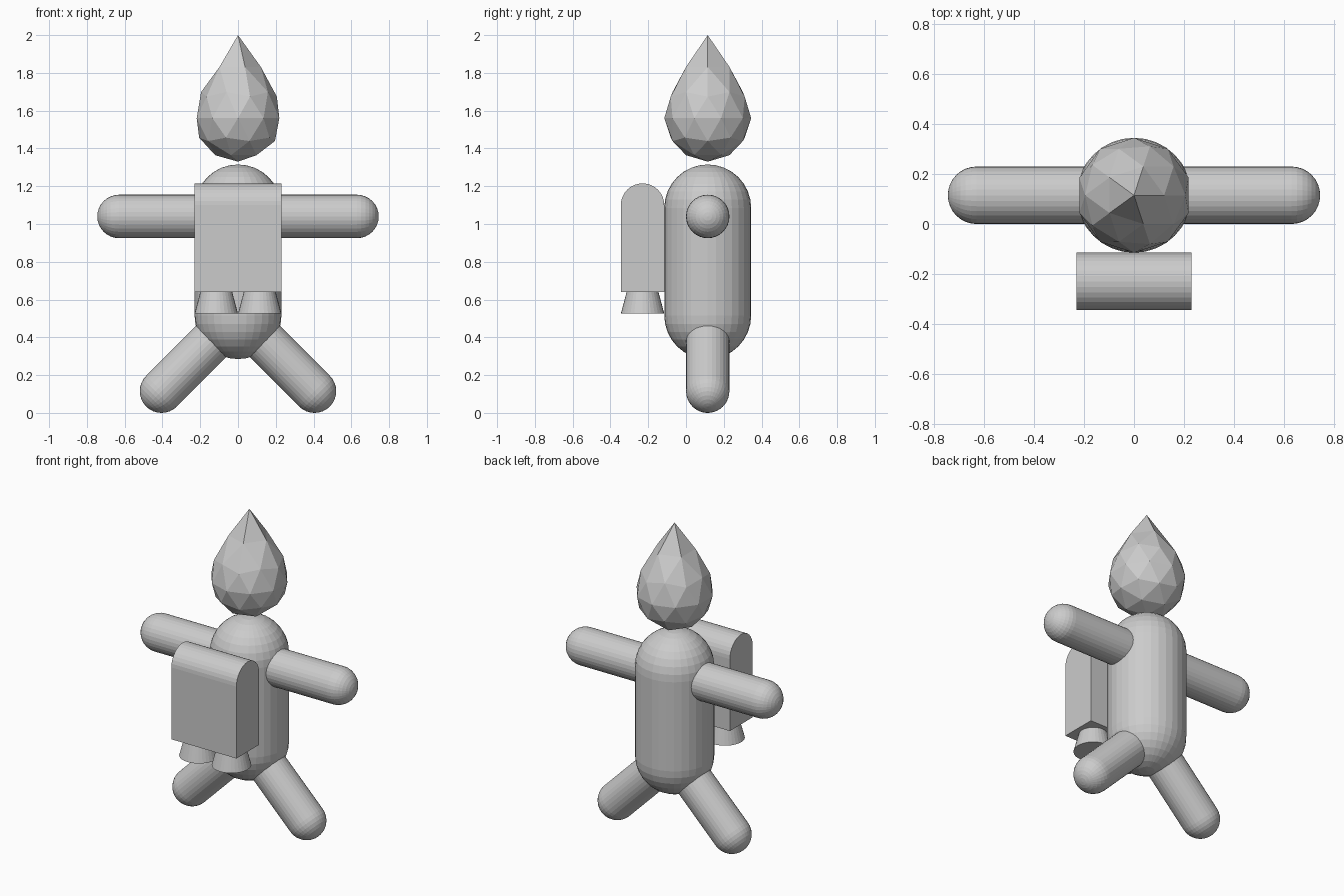
import bpy, bmesh, math
from mathutils import Vector

if "Cube" in bpy.data.objects:
    bpy.data.objects.remove(bpy.data.objects["Cube"])

CY = 0.115   # y of the body axis
R = 0.23     # body radius
r = 0.115    # limb radius


def finish(bm, name):
    bmesh.ops.recalc_face_normals(bm, faces=bm.faces[:])
    me = bpy.data.meshes.new(name)
    bm.to_mesh(me)
    bm.free()
    ob = bpy.data.objects.new(name, me)
    bpy.context.collection.objects.link(ob)
    return ob


def capsule(name, a, b, rad, rings=8, segs=32):
    """Round-ended rod; a and b are the centres of the end domes."""
    a, b = Vector(a), Vector(b)
    length = (b - a).length
    bm = bmesh.new()
    steps = [i * math.pi / 2 / rings for i in range(rings + 1)]
    pts = [(rad * math.sin(t), -rad * math.cos(t)) for t in steps]
    pts += [(rad * math.cos(t), length + rad * math.sin(t)) for t in steps]
    vs = [bm.verts.new((x, 0, z)) for x, z in pts]
    es = [bm.edges.new(p) for p in zip(vs, vs[1:])]
    bmesh.ops.spin(bm, geom=vs + es, cent=(0, 0, 0), axis=(0, 0, 1),
                   angle=2 * math.pi, steps=segs)
    bmesh.ops.remove_doubles(bm, verts=bm.verts[:], dist=1e-4)
    ob = finish(bm, name)
    ob.rotation_mode = 'QUATERNION'
    ob.rotation_quaternion = (b - a).to_track_quat('Z', 'Y')
    ob.location = a
    return ob


# Body and outstretched arms
capsule("body", (0, CY, 0.515), (0, CY, 1.085), R)
capsule("arms", (-0.63, CY, 1.04), (0.63, CY, 1.04), r)

# Splayed legs and thruster nozzles
for s, side in ((-1, "left"), (1, "right")):
    capsule(side + "_leg", (s * 0.08, CY, 0.44), (s * 0.405, CY, 0.115), r)
    bm = bmesh.new()
    bmesh.ops.create_cone(bm, cap_ends=True, segments=32, radius1=0.115,
                          radius2=0.083, depth=0.12)
    finish(bm, side + "_nozzle").location = (s * 0.115, -R, 0.585)

# Low-poly teardrop head: icosphere with its top vertex pulled up
bm = bmesh.new()
bmesh.ops.create_icosphere(bm, subdivisions=2, radius=R)
pole = Vector((0, 0, R))
for v in bm.verts:
    falloff = max(0, 1 - (v.co - pole).length / 0.315) ** 2
    v.co.z += 0.21 * falloff
finish(bm, "head").location = (0, CY, 1.56)

# Backpack: arched side profile extruded across x
bm = bmesh.new()
prof = [(-R - r, 0.64), (-R + r, 0.64)]
prof += [(-R + r * math.cos(i * math.pi / 16), 1.1 + r * math.sin(i * math.pi / 16))
         for i in range(17)]
face = bm.faces.new([bm.verts.new((-R, y, z)) for y, z in prof])
ext = bmesh.ops.extrude_face_region(bm, geom=[face])
bmesh.ops.translate(bm, vec=(2 * R, 0, 0),
                    verts=[g for g in ext["geom"] if isinstance(g, bmesh.types.BMVert)])
if not face.is_valid or all(len(e.link_faces) == 2 for e in bm.edges):
    pass
else:
    bmesh.ops.holes_fill(bm, edges=bm.edges[:])
finish(bm, "backpack")
